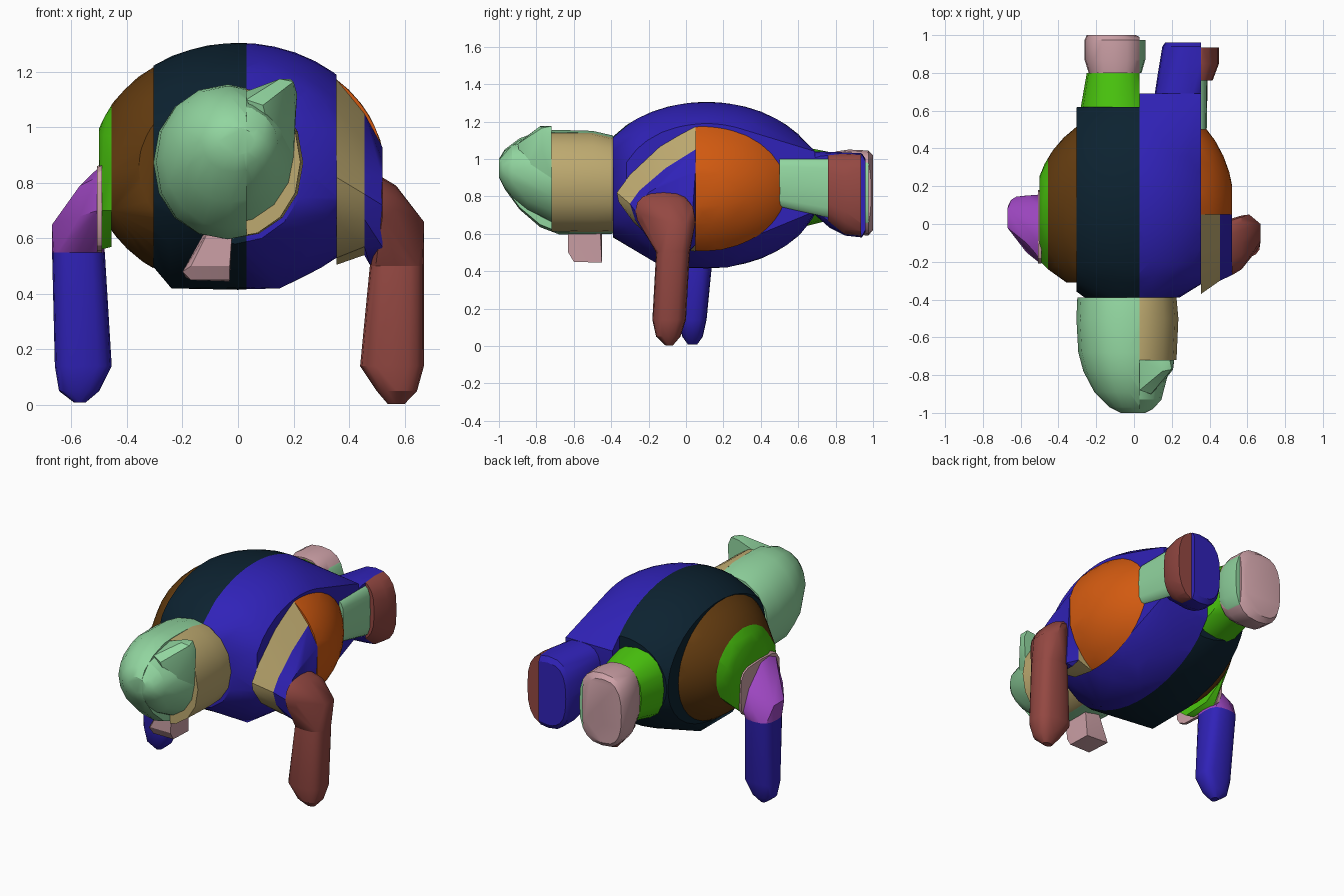
import bpy, bmesh, math
from mathutils import Vector

cube = bpy.data.objects.get("Cube")
if cube:
    bpy.data.objects.remove(cube, do_unlink=True)

# Palette (sRGB hex, converted to linear)
PALETTE = {"navy": "3022B8", "dark_teal": "0C2230", "brown": "643C10",
           "purple": "A048C4", "lime": "4AC60E", "mint": "92D6A0",
           "tan": "BEAA70", "pink": "CCA0A6", "orange": "D25A10",
           "red_brown": "944842"}


def linear(h):
    c = [int(h[i:i + 2], 16) / 255 for i in (0, 2, 4)]
    return [v / 12.92 if v < .04045 else ((v + .055) / 1.055) ** 2.4 for v in c] + [1]


MATS = {}
for key, code in PALETTE.items():
    m = bpy.data.materials.new(key)
    m.use_nodes = True
    m.diffuse_color = linear(code)
    bsdf = next(n for n in m.node_tree.nodes if n.type == "BSDF_PRINCIPLED")
    bsdf.inputs["Base Color"].default_value = linear(code)
    bsdf.inputs["Roughness"].default_value = .8
    MATS[key] = m


def ellipsoid(center, radii):
    bm = bmesh.new()
    bmesh.ops.create_icosphere(bm, subdivisions=4, radius=1)
    pts = [Vector(center) + v.co * Vector(radii) for v in bm.verts]
    bm.free()
    return pts


def ring(axis, pos, a, b, power=1.0, n=16):
    """Oval filling ranges a and b, lying at pos along the axis."""
    pts = []
    for i in range(n):
        t = math.tau * i / n
        c, s = math.cos(t), math.sin(t)
        u = (a[0] + a[1]) / 2 + (a[1] - a[0]) / 2 * math.copysign(abs(c) ** power, c)
        w = (b[0] + b[1]) / 2 + (b[1] - b[0]) / 2 * math.copysign(abs(s) ** power, s)
        pts.append({"x": (pos, u, w), "y": (u, pos, w), "z": (u, w, pos)}[axis])
    return pts


def side(x, *profile):
    """Side profile of (y, z) points lying at x."""
    return [(x, u, w) for u, w in profile]


def hull(bm):
    res = bmesh.ops.convex_hull(bm, input=bm.verts[:])
    junk = {g for g in res["geom_interior"] + res["geom_unused"]
            if isinstance(g, bmesh.types.BMVert)}
    bmesh.ops.delete(bm, geom=list(junk), context="VERTS")


def part(name, mat, pts, x=None, y=None, extra=()):
    """Convex solid around pts, trimmed to the x and y ranges, grown to extra."""
    bm = bmesh.new()
    for p in pts:
        bm.verts.new(p)
    hull(bm)
    for axis, span in ((Vector((1, 0, 0)), x), (Vector((0, 1, 0)), y)):
        for limit, sign in zip(span or (), (-1, 1)):
            bmesh.ops.bisect_plane(bm, geom=bm.verts[:] + bm.edges[:] + bm.faces[:],
                                   plane_co=axis * limit, plane_no=axis * sign,
                                   clear_outer=True)
    # Rebuild the shell so that cut sides are closed
    pts = [v.co.copy() for v in bm.verts] + [Vector(p) for p in extra]
    bm.free()
    bm = bmesh.new()
    for p in pts:
        bm.verts.new(p)
    bmesh.ops.remove_doubles(bm, verts=bm.verts[:], dist=.002)
    hull(bm)
    bmesh.ops.dissolve_limit(bm, angle_limit=.01, verts=bm.verts[:], edges=bm.edges[:])
    bmesh.ops.recalc_face_normals(bm, faces=bm.faces[:])
    me = bpy.data.meshes.new(name)
    bm.to_mesh(me)
    bm.free()
    me.materials.append(MATS[mat])
    ob = bpy.data.objects.new(name, me)
    bpy.context.collection.objects.link(ob)
    bpy.ops.object.select_all(action="DESELECT")
    ob.select_set(True)
    bpy.context.view_layer.objects.active = ob
    bpy.ops.object.shade_smooth_by_angle(angle=math.radians(30))


# Body, sliced lengthwise, with a narrow neck end
body = [p for p in ellipsoid((0, .11, .86), (.53, .62, .445)) if p.y > -.33]
body += ring("y", -.39, (-.26, .24), (.58, 1.12))
flank = ellipsoid((0, .08, .855), (.53, .53, .445))
part("body_middle", "dark_teal", body, (-.305, .03), (-.39, .62),
     [(-.24, -.12, .42), (-.24, .2, .42)])
part("body_left", "navy", body, (.03, .355), (-.39, .69),
     [(u, .69, w) for u in (.03, .355) for w in (.72, 1.04)]
     + [(.15, -.12, .42), (.15, .22, .42)])
part("right_flank", "brown", flank, (-.455, -.305), (-.31, .53),
     [(-.455, -.24, .7), (-.455, -.24, .85)])
part("right_shoulder", "lime", flank, (-.5, -.455), (-.27, .36),
     side(-.455, (-.24, .7), (-.24, .85), (-.08, .57), (.1, .58))
     + side(-.495, (-.2, .7), (-.05, .56), (.12, .56), (.18, .87), (-.1, .88)))

# Left flank and shoulder
shoulder_seam = side(.455, (.05, 1.05), (-.11, .95), (-.25, .83), (-.3, .76),
                     (-.27, .67), (-.18, .57), (.05, .54))
part("left_flank_front", "tan", shoulder_seam
     + side(.355, (.05, 1.172), (-.03, 1.13), (-.14, 1.065), (-.3, .915),
            (-.37, .82), (-.36, .77), (-.28, .66), (-.1, .53), (.05, .505)))
part("left_shoulder", "navy", shoulder_seam
     + side(.52, (.05, .93), (-.1, .88), (-.2, .82), (-.27, .72), (-.2, .57),
            (-.1, .51), (.02, .51)) + side(.475, (-.1, .505), (.02, .505)))
part("left_flank_back", "orange", ellipsoid((0, .09, .84), (.53, .6, .45)),
     (.355, .52), (.05, .52), [(.52, u, w) for u in (.05, .19) for w in (.75, .92)])

# Head, lofted from the neck to the nose
part("head_right", "mint", ring("y", -.39, (-.3, .225), (.6, 1.125), .95)
     + ring("y", -.5, (-.305, .235), (.597, 1.15), .95)
     + ring("y", -.68, (-.295, .22), (.597, 1.155), .95)
     + ring("y", -.78, (-.268, .2), (.635, 1.15))
     + ring("y", -.89, (-.21, .16), (.73, 1.11))
     + ring("y", -.97, (-.13, .1), (.84, 1.05))
     + ring("y", -1, (-.07, .06), (.9, 1.0)), (-.31, .03))
part("head_left", "tan", ring("y", -.39, (-.3, .225), (.6, 1.125), .95)
     + ring("y", -.5, (-.3, .235), (.597, 1.15), .95)
     + ring("y", -.72, (-.29, .225), (.6, 1.15), .95), (.03, .24))
part("face_left", "mint", ring("y", -.72, (-.28, .2), (.65, 1.14))
     + ring("y", -.85, (-.2, .155), (.72, 1.1))
     + ring("y", -.93, (-.16, .145), (.79, 1.08))
     + ring("y", -.98, (-.1, .1), (.86, 1.02))
     + ring("y", -1, (-.07, .06), (.9, 1.0)), (.03, .23))
part("ear", "mint",
     [(.03, -.72, 1.13), (.03, -.88, 1.1), (.14, -.72, 1.17), (.15, -.78, 1.175),
      (.19, -.72, 1.175), (.2, -.77, 1.165), (.213, -.72, 1.12), (.207, -.77, 1.05),
      (.2, -.72, .9), (.13, -.87, .92), (.09, -.9, 1.08), (.18, -.72, .82)])
part("chin", "pink",
     [(-.2, -.6, .48), (-.17, -.6, .45), (-.19, -.46, .46), (-.03, -.45, .445),
      (-.03, -.6, .45), (-.03, -.63, .5), (-.17, -.63, .5), (-.02, -.46, .66),
      (-.02, -.63, .64), (-.1, -.63, .64), (-.1, -.45, .66)])

# Left arm
left_cut = ring("z", .5, (.475, .67), (-.16, .02), .7)
part("left_lower_arm", "red_brown", left_cut
     + ring("z", .14, (.44, .67), (-.18, 0), .7)
     + ring("z", .05, (.5, .645), (-.16, -.03), .8)
     + ring("z", .003, (.54, .6), (-.11, -.07)))
part("left_upper_arm", "red_brown", left_cut
     + ring("x", .52, (-.27, .03), (.62, .82), .8)
     + ring("x", .57, (-.24, .045), (.62, .79), .8)
     + [(.67, -.09, .66), (.67, 0, .66), (.61, .05, .66)])

# Right arm
right_cut = ring("z", .55, (-.67, -.48), (-.05, .15), .7)
part("right_lower_arm", "navy", right_cut
     + ring("z", .14, (-.66, -.455), (-.04, .11), .7)
     + ring("z", .05, (-.645, -.5), (-.02, .09), .8)
     + ring("z", .008, (-.59, -.55), (.01, .06)))
part("right_upper_arm", "purple", right_cut
     + side(-.508, (-.2, .7), (-.17, .82), (-.1, .85), (-.02, .84), (.1, .72), (.155, .6))
     + side(-.57, (-.15, .68), (-.1, .79), (-.02, .79), (.08, .7), (.15, .62))
     + side(-.67, (-.02, .65), (.08, .65)))
part("right_arm_joint", "pink",
     ring("x", -.508, (-.21, .18), (.55, .86), .5)
     + ring("x", -.49, (-.21, .18), (.55, .87), .5))

# Legs
part("right_leg", "lime", ring("y", .6, (-.285, .1), (.63, 1.07), .85)
     + ring("y", .8, (-.25, .05), (.68, 1.03), .8), (-.3, .03))
part("left_leg_outer", "mint", ring("y", .5, (.15, .385), (.73, 1.015), .5)
     + ring("y", .77, (.15, .39), (.67, 1.015), .5), (.355, .4))

# Feet, each split lengthwise in two colours
right_foot = (ring("y", .8, (-.24, .04), (.65, 1.04), .75, 20)
              + ring("y", .87, (-.262, .06), (.6, 1.05), .75, 20)
              + ring("y", .975, (-.262, .06), (.59, 1.045), .75, 20)
              + ring("y", 1, (-.25, .01), (.62, 1.02), .75, 20))
part("right_foot", "pink", right_foot, (-.3, .03))
part("right_foot_inner", "mint", right_foot, (.03, .1), (.69, .975))
left_foot = (ring("y", .69, (.11, .39), (.7, 1.04), .7, 20)
             + ring("y", .77, (.122, .4), (.63, 1.035), .75, 20)
             + ring("y", .85, (.135, .45), (.59, 1.035), .75, 20)
             + ring("y", .94, (.15, .45), (.58, 1.03), .75, 20)
             + ring("y", .96, (.165, .42), (.61, 1.0), .75, 20))
part("left_foot_inner", "navy", left_foot, (.1, .355))
part("left_foot_outer", "red_brown", left_foot, (.355, .5), (.76, .935))
